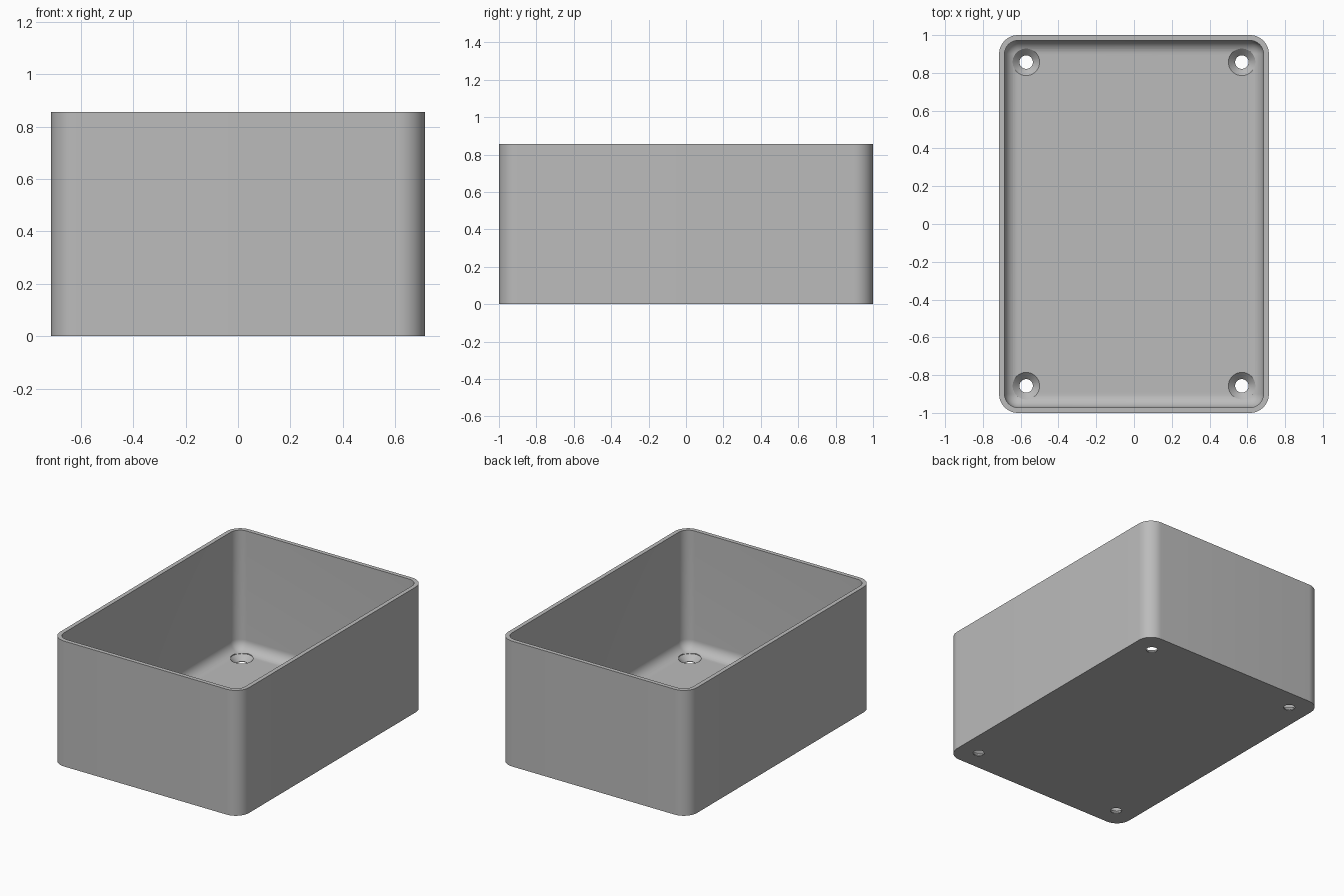
import bpy
import bmesh
from math import sin, cos, pi

cube = bpy.data.objects.get("Cube")
if cube:
    bpy.data.objects.remove(cube, do_unlink=True)

HALF_X, HALF_Y, HEIGHT = 0.714, 1.0, 0.857
RADIUS, WALL, FLOOR = 0.1, 0.0286, 0.04
FILLET = RADIUS - WALL
HOLE_X, HOLE_Y, HOLE_R, SINK_R = 0.571, 0.857, 0.0357, 0.0714
STEPS = 12

grey = bpy.data.materials.new("plain_grey")
grey.use_nodes = True
colour = (0.5, 0.5, 0.5, 1)
grey.diffuse_color = colour
grey.node_tree.nodes["Principled BSDF"].inputs["Base Color"].default_value = colour


def make_object(name, bm):
    bmesh.ops.remove_doubles(bm, verts=bm.verts, dist=1e-5)
    bmesh.ops.recalc_face_normals(bm, faces=bm.faces)
    mesh = bpy.data.meshes.new(name)
    bm.to_mesh(mesh)
    bm.free()
    mesh.materials.append(grey)
    obj = bpy.data.objects.new(name, mesh)
    bpy.context.collection.objects.link(obj)
    return obj


def bridge(bm, rings):
    for low, high in zip(rings, rings[1:]):
        for i in range(len(low)):
            j = (i + 1) % len(low)
            bm.faces.new((low[i], low[j], high[j], high[i]))
    bm.faces.new(rings[0][::-1])
    bm.faces.new(rings[-1])


def rounded_ring(bm, inset, z):
    """Rounded rectangle moved inward from the outer wall."""
    r = RADIUS - inset
    ring = []
    for quarter, (sx, sy) in enumerate(((1, 1), (-1, 1), (-1, -1), (1, -1))):
        for k in range(STEPS + 1):
            a = (quarter + k / STEPS) * pi / 2
            ring.append(bm.verts.new((sx * (HALF_X - RADIUS) + r * cos(a),
                                      sy * (HALF_Y - RADIUS) + r * sin(a), z)))
    return ring


# Open box: outer wall, rim, inner wall and filleted floor
bm = bmesh.new()
rings = [rounded_ring(bm, 0, 0), rounded_ring(bm, 0, HEIGHT), rounded_ring(bm, WALL, HEIGHT)]
for k in range(STEPS + 1):
    a = k / STEPS * pi / 2
    rings.append(rounded_ring(bm, WALL + FILLET * (1 - cos(a)), FLOOR + FILLET * (1 - sin(a))))
bridge(bm, rings)
box = make_object("open_box", bm)

# Cutter for the four countersunk screw holes
bm = bmesh.new()
profile = ((HOLE_R, -0.05), (HOLE_R, FLOOR - SINK_R + HOLE_R), (SINK_R, FLOOR), (SINK_R, 0.2))
for sx in (-1, 1):
    for sy in (-1, 1):
        bridge(bm, [[bm.verts.new((sx * HOLE_X + r * cos(i * pi / 24),
                                   sy * HOLE_Y + r * sin(i * pi / 24), z))
                     for i in range(48)] for r, z in profile])
cutter = make_object("screw_hole_cutter", bm)
cutter.hide_render = True

bpy.ops.object.select_all(action="DESELECT")
bpy.context.view_layer.objects.active = box
box.select_set(True)
cut = box.modifiers.new("screw_holes", "BOOLEAN")
cut.operation = "DIFFERENCE"
cut.solver = "EXACT"
cut.object = cutter
bpy.ops.object.modifier_apply(modifier=cut.name)
bpy.data.objects.remove(cutter, do_unlink=True)
bpy.ops.object.shade_smooth_by_angle(angle=pi / 6)
